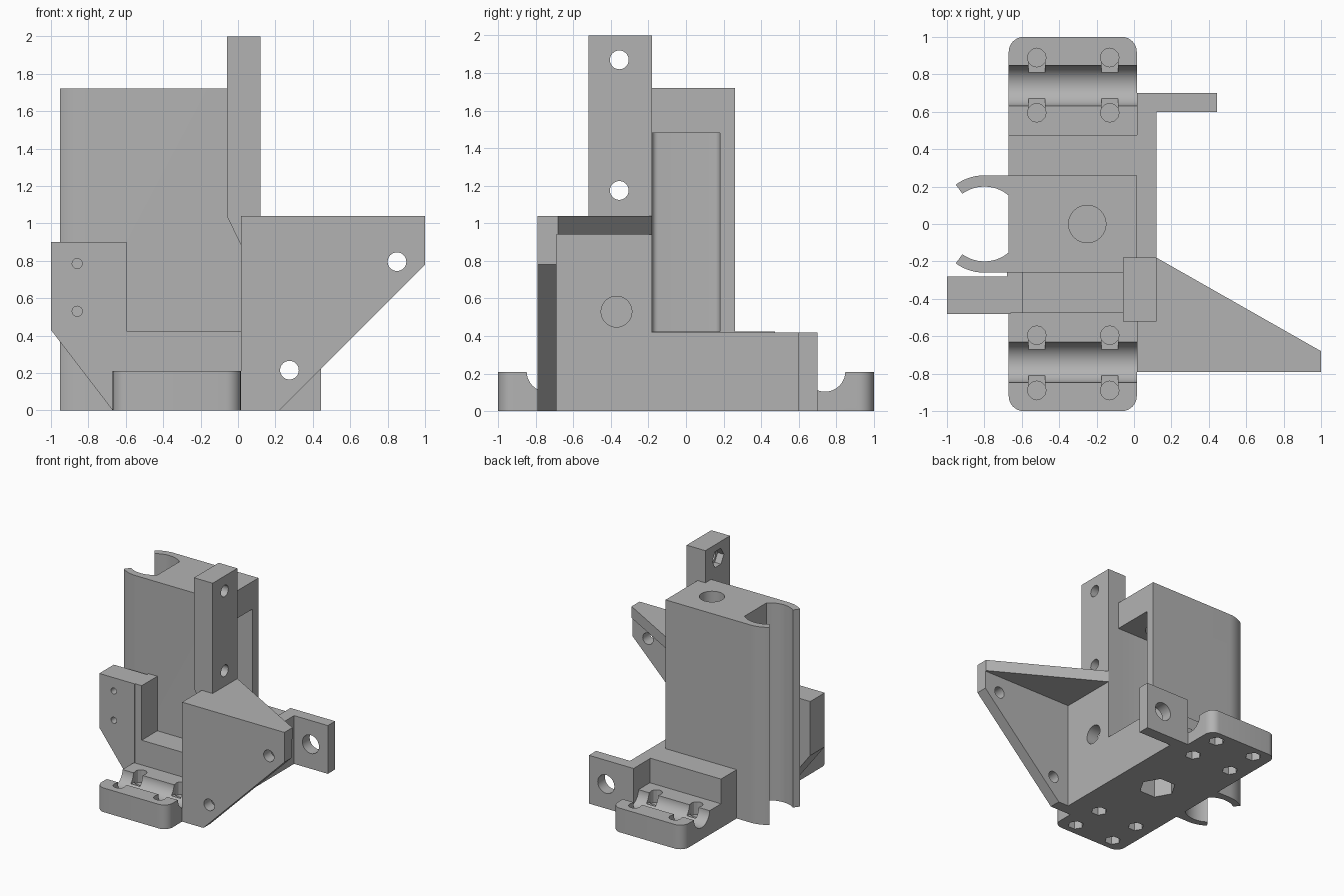
import bpy, bmesh, math
from mathutils import Vector

old = bpy.data.objects.get("Cube")
if old:
    bpy.data.objects.remove(old, do_unlink=True)

grey = bpy.data.materials.new("plain grey")
grey.use_nodes = True
GREY = (0.45, 0.45, 0.45, 1)
grey.diffuse_color = GREY
grey.node_tree.nodes["Principled BSDF"].inputs["Base Color"].default_value = GREY


def prism(name, pts, axis, lo, hi):
    """Extrude a 2D outline along an axis; the outline uses the other two axes in order."""
    def place(p, d):
        c = list(p)
        c.insert("xyz".index(axis), d)
        return Vector(c)
    bm = bmesh.new()
    face = bm.faces.new([bm.verts.new(place(p, lo)) for p in pts])
    new = bmesh.ops.extrude_face_region(bm, geom=[face])["geom"]
    step = place((0, 0), hi - lo)
    bmesh.ops.translate(bm, vec=step, verts=[v for v in new if isinstance(v, bmesh.types.BMVert)])
    bmesh.ops.recalc_face_normals(bm, faces=bm.faces)
    mesh = bpy.data.meshes.new(name)
    bm.to_mesh(mesh)
    bm.free()
    mesh.materials.append(grey)
    ob = bpy.data.objects.new(name, mesh)
    bpy.context.collection.objects.link(ob)
    return ob


def box(name, x, y, z):
    return prism(name, [(x[0], y[0]), (x[1], y[0]), (x[1], y[1]), (x[0], y[1])], "z", *z)


def arc(cx, cy, r, a0, a1, n):
    angles = [math.radians(a0 + (a1 - a0) * i / n) for i in range(n + 1)]
    return [(cx + r * math.cos(a), cy + r * math.sin(a)) for a in angles]


def rod(axis, center, r, lo, hi, sides=32, turn=0):
    ring = arc(*center, r, turn, turn + 360, sides)[:-1]
    return prism("cutter", ring, axis, lo, hi)


def combine(ob, others, operation):
    """Apply booleans in order, then remove the helper solids."""
    for other in others:
        mod = ob.modifiers.new("bool", "BOOLEAN")
        mod.operation, mod.solver, mod.object = operation, "EXACT", other
        other.hide_render = True
    bpy.context.view_layer.update()
    graph = bpy.context.evaluated_depsgraph_get()
    mesh = bpy.data.meshes.new_from_object(ob.evaluated_get(graph))
    ob.modifiers.clear()
    ob.data = mesh
    mesh.materials.clear()
    mesh.materials.append(grey)
    for other in others:
        bpy.data.objects.remove(other, do_unlink=True)


def cut(ob, *cutters):
    combine(ob, cutters, "DIFFERENCE")
    return ob


LEFT, RIGHT = -0.67, 0.015      # main housing sides
parts = []

# Housing: rounded foot, lower block, and tower ending in a rod clip
R = 0.08
foot = (arc(RIGHT - R, 1 - R, R, 0, 90, 8) + arc(LEFT + R, 1 - R, R, 90, 180, 8)
        + arc(LEFT + R, -1 + R, R, 180, 270, 8) + arc(RIGHT - R, -1 + R, R, 270, 360, 8))
housing = prism("housing", foot, "z", 0, 0.21)
block = box("block", (LEFT, RIGHT), (-0.475, 0.475), (0.1, 0.425))
bite = math.degrees(math.acos(0.13 / 0.2))     # where the rod channel meets its flat back
half = [(RIGHT, 0.26)] + arc(-0.8, 0, 0.26, 90, 126, 10) + arc(-0.8, 0, 0.2, 126, bite, 16)
tower = prism("tower", half + [(x, -y) for x, y in reversed(half)], "z", 0, 1.72)
combine(housing, [block, tower], "UNION")

cutters = [
    rod("z", (-0.25, 0), 0.1, 1.4, 1.8),
    rod("z", (-0.25, 0), 0.15, -0.1, 0.25, 6),
    prism("pocket", [(0.1, -0.18), (0.1, 0.18)] + arc(-0.4, 0.15, 0.03, 90, 180, 5)
          + arc(-0.4, -0.15, 0.03, 180, 270, 5), "z", 0.425, 1.48),
]
# Bearing troughs with bolt holes, notches and hexagonal nut pockets
for s in (-1, 1):
    cutters.append(rod("x", (s * 0.74, 0.212), 0.108, -0.8, 0.1, 48))
    for x in (-0.52, -0.13):
        for off in (-0.145, 0.15):
            y = s * (0.74 + off)
            inner = s * (0.74 + math.copysign(0.07, off))
            cutters += [
                rod("z", (x, y), 0.05, 0.1, 0.3, 12),
                box("notch", (x - 0.044, x + 0.044), sorted((y, inner)), (0.125, 0.3)),
                rod("z", (x, y), 0.065, -0.1, 0.07, 6),
            ]
parts.append(cut(housing, *cutters))

# Side wall with shaft hole, and its low rear run
wall = prism("side_wall", [(-0.7, 0), (0.62, 0), (0.62, 0.42), (-0.18, 0.42),
                           (-0.18, 1.0), (-0.7, 1.0)], "x", RIGHT, 0.12)
parts.append(cut(wall, rod("x", (-0.37, 0.53), 0.082, -0.1, 0.3)))

# Front bracket plate and triangular shelf
plate = prism("front_plate", [(RIGHT, 0), (0.22, 0), (1, 0.78), (1, 1.04), (RIGHT, 1.04)],
              "y", -0.79, -0.69)
parts.append(cut(plate, rod("y", (0.85, 0.795), 0.05, -1, -0.5),
                 rod("y", (0.275, 0.215), 0.05, -1, -0.5)))
parts.append(prism("bracket_shelf", [(RIGHT, -0.7), (1, -0.7), (1, -0.68), (0.12, -0.18),
                                     (RIGHT, -0.18)], "z", 0.94, 1.04))

# Rear mounting tab
tab = box("rear_tab", (RIGHT, 0.445), (0.6, 0.7), (0, 0.42))
parts.append(cut(tab, rod("y", (0.28, 0.213), 0.08, 0.5, 0.8)))

# Upright post with through holes and nut recesses on the inner face
post = prism("upright_post", [(-0.06, 2), (0.12, 2), (0.12, 1.0), (RIGHT + 0.01, 0.885),
                              (RIGHT, 0.885), (-0.06, 1.04)], "y", -0.52, -0.18)
holes = []
for z in (1.175, 1.87):
    holes += [rod("x", (-0.355, z), 0.05, -0.2, 0.3), rod("x", (-0.355, z), 0.08, -0.2, 0.0, 6)]
parts.append(cut(post, *holes))

# Switch mount on the outer side
mount = prism("switch_mount", [(-1, 0.9), (-1, 0.43), (-0.67, 0), (-0.66, 0), (-0.66, 0.9)],
              "y", -0.48, -0.28)
parts.append(cut(mount, *[rod("y", (-0.86, z), 0.027, -0.6, -0.2, 16) for z in (0.53, 0.785)]))
parts.append(box("mount_web", (-0.68, -0.595), (-0.475, -0.25), (0.21, 0.9)))

# Smooth the curved walls while keeping crisp edges
for ob in parts:
    bpy.ops.object.select_all(action="DESELECT")
    ob.select_set(True)
    bpy.context.view_layer.objects.active = ob
    bpy.ops.object.shade_smooth_by_angle(angle=math.radians(25))
